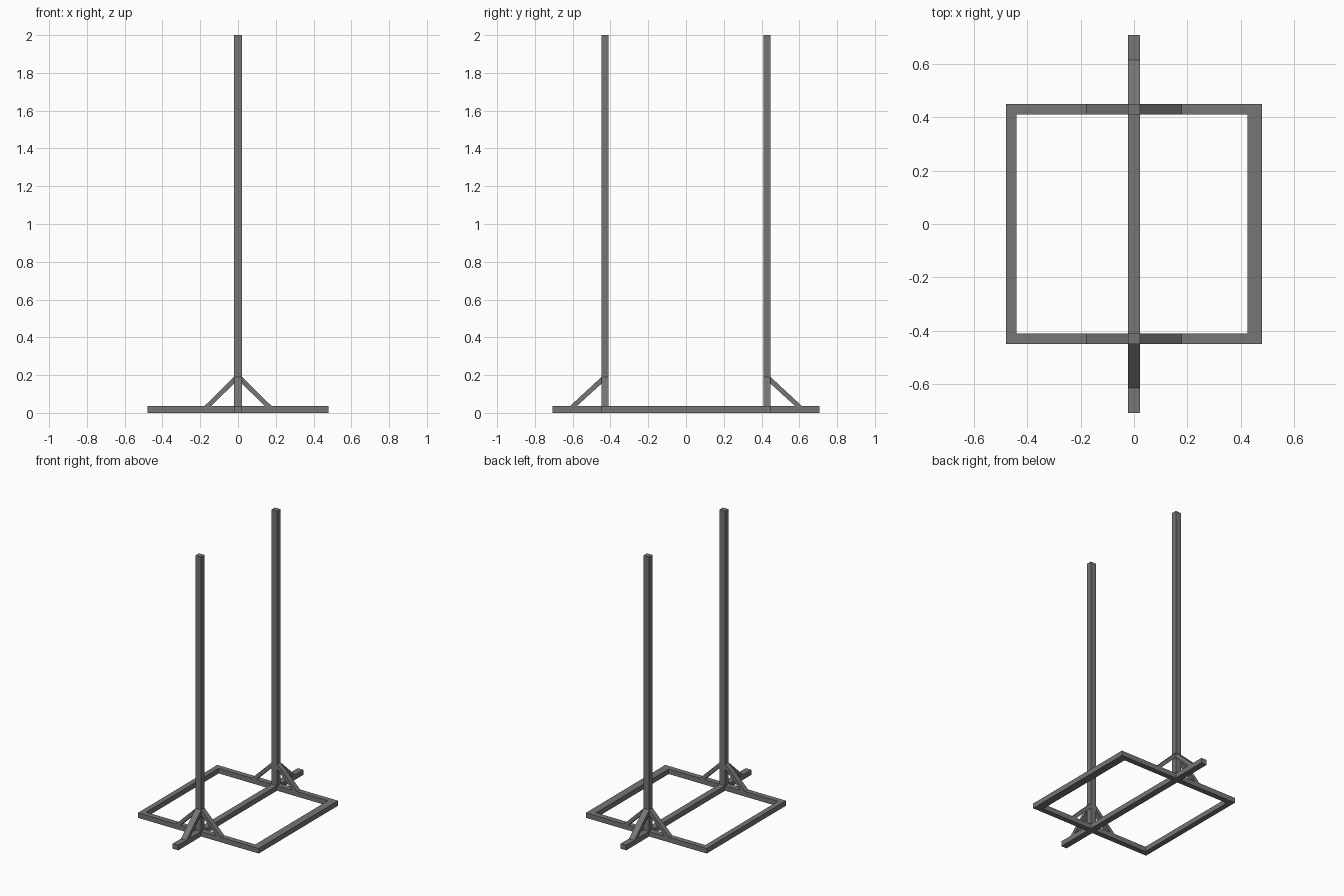
import bpy
import bmesh
from mathutils import Vector

cube = bpy.data.objects.get("Cube")
if cube:
    bpy.data.objects.remove(cube, do_unlink=True)

# Single painted steel colour
steel = bpy.data.materials.new("grey_steel")
steel.use_nodes = True
GREY = (0.18, 0.18, 0.18, 1)
steel.diffuse_color = GREY
steel.node_tree.nodes["Principled BSDF"].inputs["Base Color"].default_value = GREY

BAR_H = 0.036      # height of floor bars
HALF_W = 0.022     # half width of spine and posts
RAIL_OUT, RAIL_IN = 0.448, 0.41
SIDE_OUT = 0.478
SPINE_END = 0.707
BRACE_TOP, BRACE_DROP = 0.19, 0.036


def finish(name, bm):
    bmesh.ops.recalc_face_normals(bm, faces=bm.faces)
    mesh = bpy.data.meshes.new(name)
    bm.to_mesh(mesh)
    bm.free()
    mesh.materials.append(steel)
    obj = bpy.data.objects.new(name, mesh)
    bpy.context.collection.objects.link(obj)
    return obj


def bar(name, low, high):
    """Box spanning two opposite corners."""
    low, high = Vector(low), Vector(high)
    bm = bmesh.new()
    bmesh.ops.create_cube(bm, size=1)
    for v in bm.verts:
        v.co = (low + high) / 2 + v.co * (high - low)
    return finish(name, bm)


def prism(name, points, offset):
    """Extrude a flat outline along an offset."""
    bm = bmesh.new()
    face = bm.faces.new([bm.verts.new(p) for p in points])
    ext = bmesh.ops.extrude_face_region(bm, geom=[face])
    moved = [g for g in ext["geom"] if isinstance(g, bmesh.types.BMVert)]
    bmesh.ops.translate(bm, verts=moved, vec=offset)
    return finish(name, bm)


def brace_profile(start, foot):
    """Outline of a diagonal strut: distance from centre, height."""
    return [(start, BRACE_TOP), (foot, BAR_H),
            (foot - BRACE_DROP, BAR_H), (start, BRACE_TOP - BRACE_DROP)]


# Long centre bar along the floor
bar("centre_spine", (-HALF_W, -SPINE_END, 0), (HALF_W, SPINE_END, BAR_H))

# Side bars of the floor frame
bar("left_side_bar", (0.424, -RAIL_IN, 0), (SIDE_OUT, RAIL_IN, BAR_H))
bar("right_side_bar", (-SIDE_OUT, -RAIL_IN, 0), (-0.44, RAIL_IN, BAR_H))

for end, sy in (("front", -1), ("back", 1)):
    ys = sorted((sy * RAIL_IN, sy * RAIL_OUT))

    # Upright post
    bar(end + "_post", (-HALF_W, ys[0], BAR_H), (HALF_W, ys[1], 2))

    # Cross rails and their diagonal struts beside the post
    for side, sx in (("left", 1), ("right", -1)):
        xs = sorted((sx * HALF_W, sx * SIDE_OUT))
        bar(f"{end}_{side}_rail", (xs[0], ys[0], 0), (xs[1], ys[1], BAR_H))
        prism(f"{end}_{side}_brace",
              [(sx * d, ys[0], z) for d, z in brace_profile(HALF_W, 0.178)],
              (0, ys[1] - ys[0], 0))

    # Strut along the spine, outside the post
    prism(end + "_outer_brace",
          [(-HALF_W, sy * d, z) for d, z in brace_profile(RAIL_OUT, 0.614)],
          (2 * HALF_W, 0, 0))
